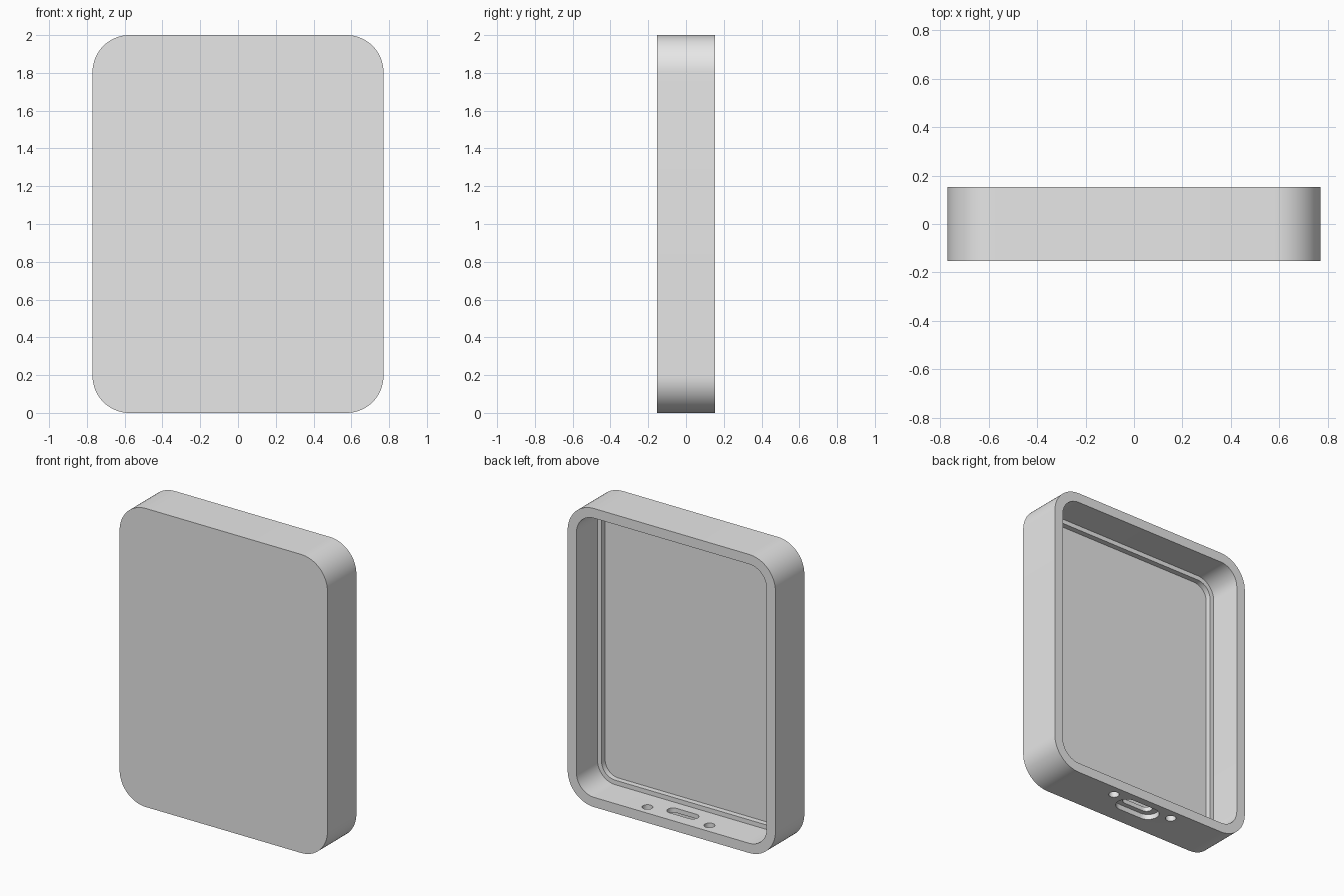
import bpy, bmesh, math

cube = bpy.data.objects.get("Cube")
if cube:
    bpy.data.objects.remove(cube, do_unlink=True)

grey = bpy.data.materials.new("plain grey")
grey.use_nodes = True
grey.diffuse_color = (0.8, 0.8, 0.8, 1)
grey.node_tree.nodes["Principled BSDF"].inputs["Base Color"].default_value = (0.8, 0.8, 0.8, 1)

HALF_W, HALF_H, HALF_D = 0.77, 1.0, 0.153
RADIUS, WALL, LEDGE = 0.195, 0.065, 0.03
LEDGE_Y, FLOOR_Y = -0.07, -0.107


def rounded_rect(half_w, half_h, radius, steps=16):
    """Counter-clockwise outline of a rounded rectangle around the origin."""
    points = []
    for quarter, (sx, sy) in enumerate([(1, 1), (-1, 1), (-1, -1), (1, -1)]):
        for i in range(steps + 1):
            a = math.pi / 2 * (quarter + i / steps)
            points.append((sx * (half_w - radius) + radius * math.cos(a),
                           sy * (half_h - radius) + radius * math.sin(a)))
    return points


def loft(name, rings):
    """Bridge matching rings in order and cap both ends."""
    bm = bmesh.new()
    loops = [[bm.verts.new(p) for p in ring] for ring in rings]
    for a, b in zip(loops, loops[1:]):
        for i in range(len(a)):
            j = (i + 1) % len(a)
            bm.faces.new((a[i], a[j], b[j], b[i]))
    bm.faces.new(loops[0])
    bm.faces.new(loops[-1])
    bmesh.ops.remove_doubles(bm, verts=bm.verts, dist=1e-5)
    bmesh.ops.recalc_face_normals(bm, faces=bm.faces)
    mesh = bpy.data.meshes.new(name)
    bm.to_mesh(mesh)
    bm.free()
    mesh.materials.append(grey)
    obj = bpy.data.objects.new(name, mesh)
    bpy.context.collection.objects.link(obj)
    return obj


def case_ring(inset, y):
    outline = rounded_rect(HALF_W - inset, HALF_H - inset, RADIUS - inset)
    return [(x, y, z + HALF_H) for x, z in outline]


def port_cutter(name, x, y, length, width, top):
    """Vertical round-ended cutter through the bottom wall."""
    outline = rounded_rect(length / 2, width / 2, width / 2 - 1e-4, 10)
    return loft(name, [[(x + px, y + py, z) for px, py in outline] for z in (-0.1, top)])


# Open-backed case: outside, rim, inner wall, ledge, lip and floor
case = loft("case", [
    case_ring(0, -HALF_D),
    case_ring(0, HALF_D),
    case_ring(WALL, HALF_D),
    case_ring(WALL, LEDGE_Y),
    case_ring(WALL + LEDGE, LEDGE_Y),
    case_ring(WALL + LEDGE, FLOOR_Y),
])

# Connector slot with its outer recess, and two round holes beside it
cutters = [
    port_cutter("slot_recess_cutter", 0, 0.033, 0.31, 0.14, 0.035),
    port_cutter("slot_cutter", 0, 0.033, 0.22, 0.075, 0.085),
]
for side, label in ((1, "left"), (-1, "right")):
    cutters.append(port_cutter(label + "_hole_cutter", side * 0.23, 0.08, 0.066, 0.066, 0.085))

bpy.ops.object.select_all(action="DESELECT")
bpy.context.view_layer.objects.active = case
case.select_set(True)
for cutter in cutters:
    cutter.hide_render = True
    mod = case.modifiers.new(cutter.name, "BOOLEAN")
    mod.operation = "DIFFERENCE"
    mod.solver = "EXACT"
    mod.object = cutter
    bpy.ops.object.modifier_apply(modifier=mod.name)
    bpy.data.objects.remove(cutter, do_unlink=True)

bpy.ops.object.shade_smooth_by_angle(angle=math.radians(30))
